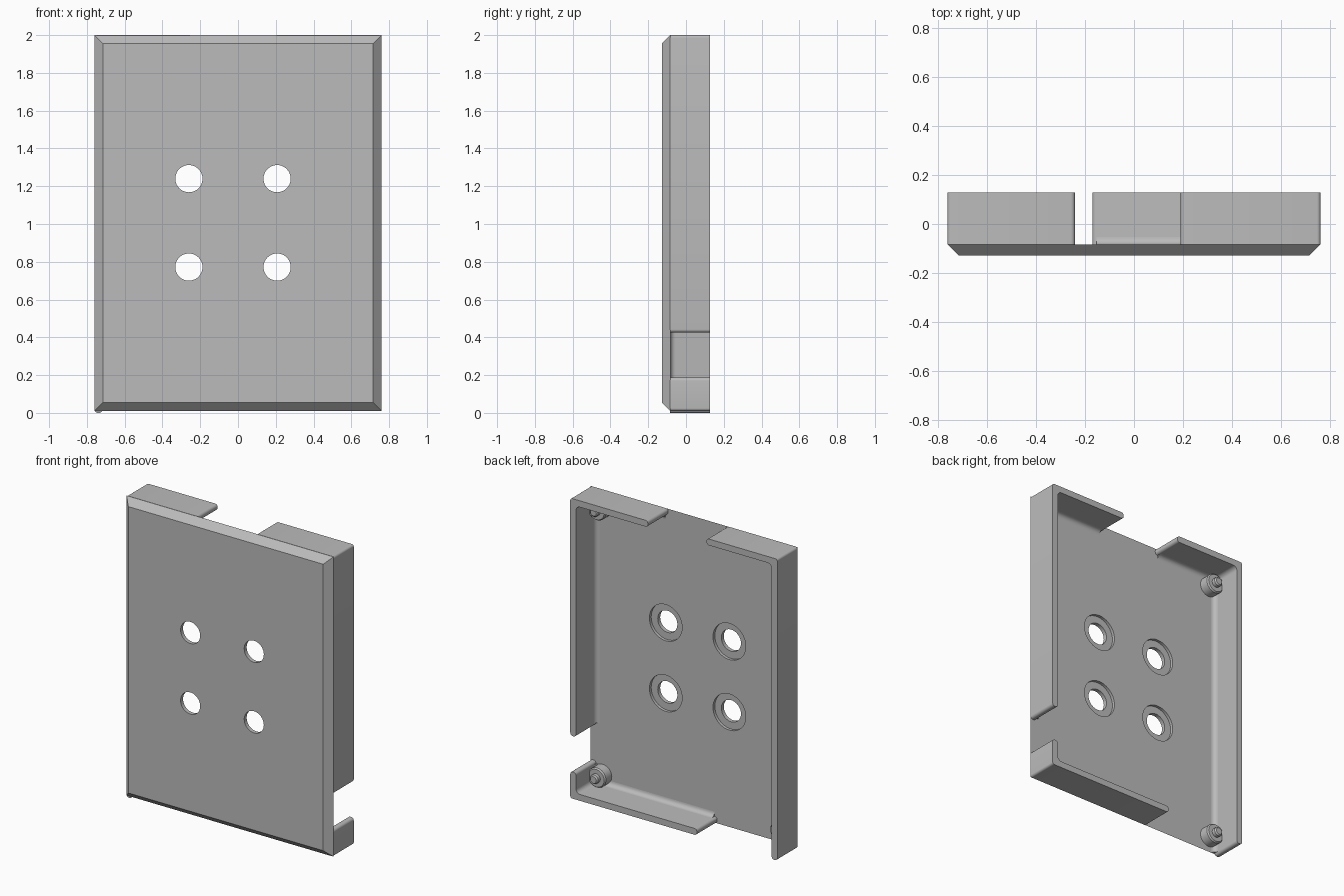
import bpy, bmesh
from math import cos, sin, pi, radians
from mathutils import Vector

old = bpy.data.objects.get("Cube")
if old:
    bpy.data.objects.remove(old, do_unlink=True)

grey = bpy.data.materials.new("plain grey")
grey.use_nodes = True
grey.diffuse_color = (0.5, 0.5, 0.5, 1)
grey.node_tree.nodes["Principled BSDF"].inputs["Base Color"].default_value = (0.5, 0.5, 0.5, 1)

W, TOP, BOTTOM = 0.76, 2.0, 0.01
FRONT, FLOOR, BACK = -0.128, -0.083, 0.128
T = 0.042  # wall thickness


def finish(bm, name):
    bmesh.ops.recalc_face_normals(bm, faces=bm.faces)
    mesh = bpy.data.meshes.new(name)
    bm.to_mesh(mesh)
    bm.free()
    mesh.materials.append(grey)
    ob = bpy.data.objects.new(name, mesh)
    bpy.context.collection.objects.link(ob)
    bpy.ops.object.select_all(action='DESELECT')
    ob.select_set(True)
    bpy.context.view_layer.objects.active = ob
    return ob


def smooth():
    bpy.ops.object.shade_smooth_by_angle(angle=radians(35))


def loft(bm, rings):
    """Skin closed rings of points and cap both ends."""
    loops = [[bm.verts.new(p) for p in ring] for ring in rings]
    n = len(loops[0])
    for a, b in zip(loops, loops[1:]):
        for i in range(n):
            bm.faces.new((a[i], a[(i + 1) % n], b[(i + 1) % n], b[i]))
    bm.faces.new(loops[0])
    bm.faces.new(loops[-1])


def turned(bm, x, z, profile, n=40):
    """Turn a profile of (radius, y) about an axis along y."""
    loft(bm, [[(x + r * cos(2 * pi * i / n), y, z + r * sin(2 * pi * i / n))
               for i in range(n)] for r, y in profile])


def rect(inset, y):
    x, lo, hi = W - inset, BOTTOM + inset, TOP - inset
    return [(-x, y, lo), (x, y, lo), (x, y, hi), (-x, y, hi)]


# Face plate with chamfered front and counterbored holes
bm = bmesh.new()
loft(bm, [rect(0.045, FRONT), rect(0, FLOOR)])
plate = finish(bm, "face_plate")

bm = bmesh.new()
for x in (-0.26, 0.207):
    for z in (0.772, 1.24):
        turned(bm, x, z, [(0.072, -0.2), (0.072, -0.102), (0.12, -0.102), (0.12, 0)])
cutter = finish(bm, "hole_cutter")
cutter.hide_render = True

bpy.context.view_layer.objects.active = plate
cut = plate.modifiers.new("holes", 'BOOLEAN')
cut.object = cutter
cut.solver = 'EXACT'
bpy.ops.object.modifier_apply(modifier=cut.name)
bpy.data.objects.remove(cutter, do_unlink=True)
bpy.ops.object.select_all(action='DESELECT')
plate.select_set(True)
smooth()


def round_corners(points, radii, steps=6):
    """Round each corner of a 2D outline."""
    out = []
    for i, (p, r) in enumerate(zip(points, radii)):
        p = Vector(p)
        a = (Vector(points[i - 1]) - p).normalized() * r
        b = (Vector(points[(i + 1) % len(points)]) - p).normalized() * r
        for k in range(steps + 1):
            t = k / steps * pi / 2
            out.append(p + a * (1 - sin(t)) + b * (1 - cos(t)))
    return out


def wall(name, sx, z_corner, sz, x_end, z_end):
    """L-shaped rim wall round one corner; sx and sz point outwards."""
    xo, xi = sx * W, sx * (W - T)
    zo, zi = z_corner, z_corner - sz * T
    outline = [(x_end, zo), (xo, zo), (xo, z_end), (xi, z_end), (xi, zi), (x_end, zi)]
    shape = round_corners(outline, [0.018, 0.015, 0.018, 0.018, 0.03, 0.018])
    bm = bmesh.new()
    loft(bm, [[(p.x, y, p.y) for p in shape] for y in (FLOOR - 0.001, BACK)])

    # Concave fillets between the wall and the plate
    R = 0.03
    curve = [(-0.005, -0.005), (R, -0.005)]
    curve += [(R - R * sin(k * pi / 12), R - R * cos(k * pi / 12)) for k in range(7)]
    curve += [(-0.005, R)]
    ex, ez = x_end + sx * 0.018, z_end + sz * 0.018
    loft(bm, [[(x, FLOOR + h, zi - sz * d) for d, h in curve] for x in (ex, xi)])
    loft(bm, [[(xi - sx * d, FLOOR + h, z) for d, h in curve] for z in (ez, zi)])
    finish(bm, name)
    smooth()


wall("upper_left_wall", 1, TOP, 1, 0.19, 0.425)
wall("lower_left_wall", 1, BOTTOM, -1, -0.17, 0.188)
wall("right_wall", -1, TOP, 1, -0.24, 0.0)

# Corner pegs with small locating tips
for side, x in (("right", -0.668), ("left", 0.668)):
    for level, z in (("lower", 0.112), ("upper", 1.885)):
        bm = bmesh.new()
        turned(bm, x, z, [(0.065, FLOOR - 0.01), (0.065, -0.022), (0.058, -0.013),
                          (0.03, -0.013), (0.03, 0.01), (0.022, 0.018)], 32)
        finish(bm, f"{level}_{side}_peg")
        smooth()
